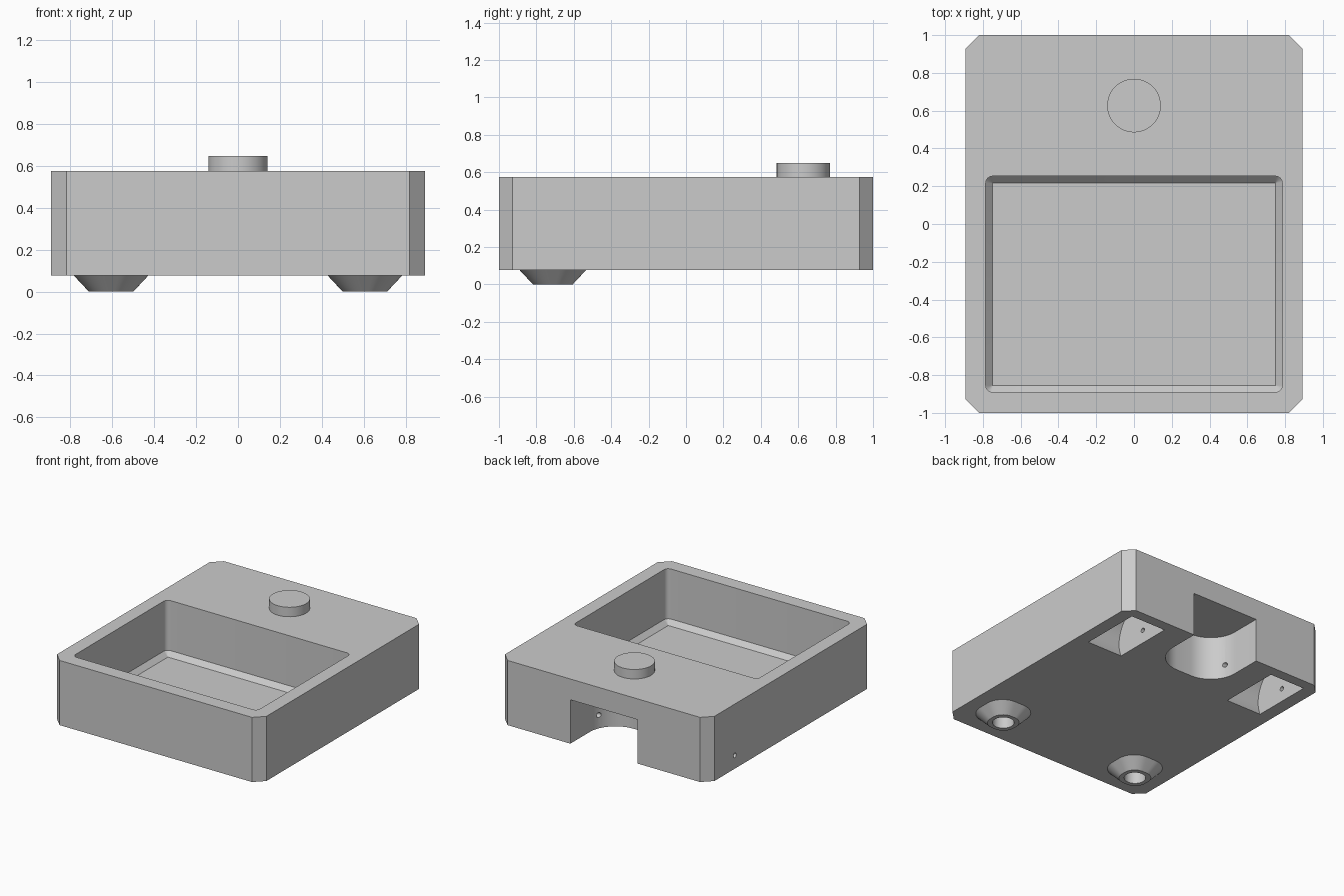
import bpy, bmesh
from math import sin, cos, pi, radians
from mathutils import Matrix

if "Cube" in bpy.data.objects:
    bpy.data.objects.remove(bpy.data.objects["Cube"])

SEG = 48
BASE = 0.077                  # underside of the block
WELL_Y, WELL_Z = 0.68, 0.18   # shared axle line


def add_object(name, bm):
    bmesh.ops.recalc_face_normals(bm, faces=bm.faces)
    mesh = bpy.data.meshes.new(name)
    bm.to_mesh(mesh)
    bm.free()
    obj = bpy.data.objects.new(name, mesh)
    bpy.context.collection.objects.link(obj)
    return obj


def loft(name, rings, caps=True):
    """Skin a stack of equal-length point rings."""
    bm = bmesh.new()
    loops = [[bm.verts.new(p) for p in ring] for ring in rings]
    for a, b in zip(loops, loops[1:]):
        n = len(a)
        for i in range(n):
            bm.faces.new((a[i], a[(i + 1) % n], b[(i + 1) % n], b[i]))
    if caps:
        bm.faces.new(loops[0][::-1])
        bm.faces.new(loops[-1])
    return add_object(name, bm)


def rounded_rect(x0, x1, y0, y1, r, z, steps):
    """Rectangle ring with chamfered (steps=1) or rounded corners."""
    centres = [(x1 - r, y1 - r), (x0 + r, y1 - r), (x0 + r, y0 + r), (x1 - r, y0 + r)]
    return [(cx + r * cos(a), cy + r * sin(a), z)
            for k, (cx, cy) in enumerate(centres)
            for a in [(k + s / steps) * pi / 2 for s in range(steps + 1)]]


def rounded_square(x, y, h, r, z):
    return rounded_rect(x - h, x + h, y - h, y + h, r, z, 12)


def circle(x, y, r, z):
    return [(x + r * cos(2 * pi * i / SEG), y + r * sin(2 * pi * i / SEG), z)
            for i in range(SEG)]


def x_cylinder(name, x0, x1, r):
    """Cylinder along x on the axle line."""
    obj = loft(name, [circle(0, 0, r, x0), circle(0, 0, r, x1)])
    obj.data.transform(Matrix.Translation((0, WELL_Y, WELL_Z)) @ Matrix.Rotation(pi / 2, 4, 'Y'))
    return obj


def cut(target, cutter):
    mod = target.modifiers.new(cutter.name, 'BOOLEAN')
    mod.operation, mod.solver, mod.object = 'DIFFERENCE', 'EXACT', cutter
    cutter.hide_render = True
    bpy.context.view_layer.objects.active = target
    bpy.ops.object.modifier_apply(modifier=mod.name)
    bpy.data.objects.remove(cutter)


# Main block with chamfered upright corners
body = loft("body", [rounded_rect(-0.892, 0.892, -1, 1, 0.072, z, 1) for z in (BASE, 0.575)])

# Tray pocket with a chamfered floor edge
cut(body, loft("tray_cutter", [
    rounded_rect(-0.75, 0.75, -0.855, 0.218, 0.001, 0.154, 6),
    rounded_rect(-0.785, 0.785, -0.89, 0.253, 0.036, 0.19, 6),
    rounded_rect(-0.785, 0.785, -0.89, 0.253, 0.036, 0.7, 6)]))

# Round-cornered notch, open at the back
cut(body, loft("notch_cutter", [
    rounded_rect(-0.285, 0.285, 0.545, 1.4, 0.22, z, 12) for z in (0, 0.415)]))

# Wheel wells and the blind axle hole that joins them
cut(body, x_cylinder("left_well_cutter", -0.79, -0.49, 0.26))
cut(body, x_cylinder("right_well_cutter", 0.49, 0.79, 0.26))
cut(body, x_cylinder("axle_cutter", -1.0, 0.82, 0.018))

# Hollow tapered feet, rounded squares in plan
feet = []
for side, x in (("left", -0.606), ("right", 0.606)):
    y = -0.712
    feet.append(loft(side + "_foot", [
        rounded_square(x, y, h, r, z) for h, r, z in
        ((0.178, 0.139, BASE), (0.106, 0.09, 0), (0.076, 0.0755, 0), (0.076, 0.0755, BASE))],
        caps=False))
    # bore carried a little way into the block
    cut(body, loft("bore_cutter", [rounded_square(x, y, 0.076, 0.0755, z) for z in (0, 0.11)]))

# Round button on top
button = loft("button", [circle(0, 0.627, 0.142, z) for z in (0.57, 0.648)])

# Smooth curved walls, keep edges sharp
bpy.ops.object.select_all(action='DESELECT')
for obj in [body, button] + feet:
    obj.select_set(True)
bpy.context.view_layer.objects.active = body
bpy.ops.object.shade_smooth_by_angle(angle=radians(25))
